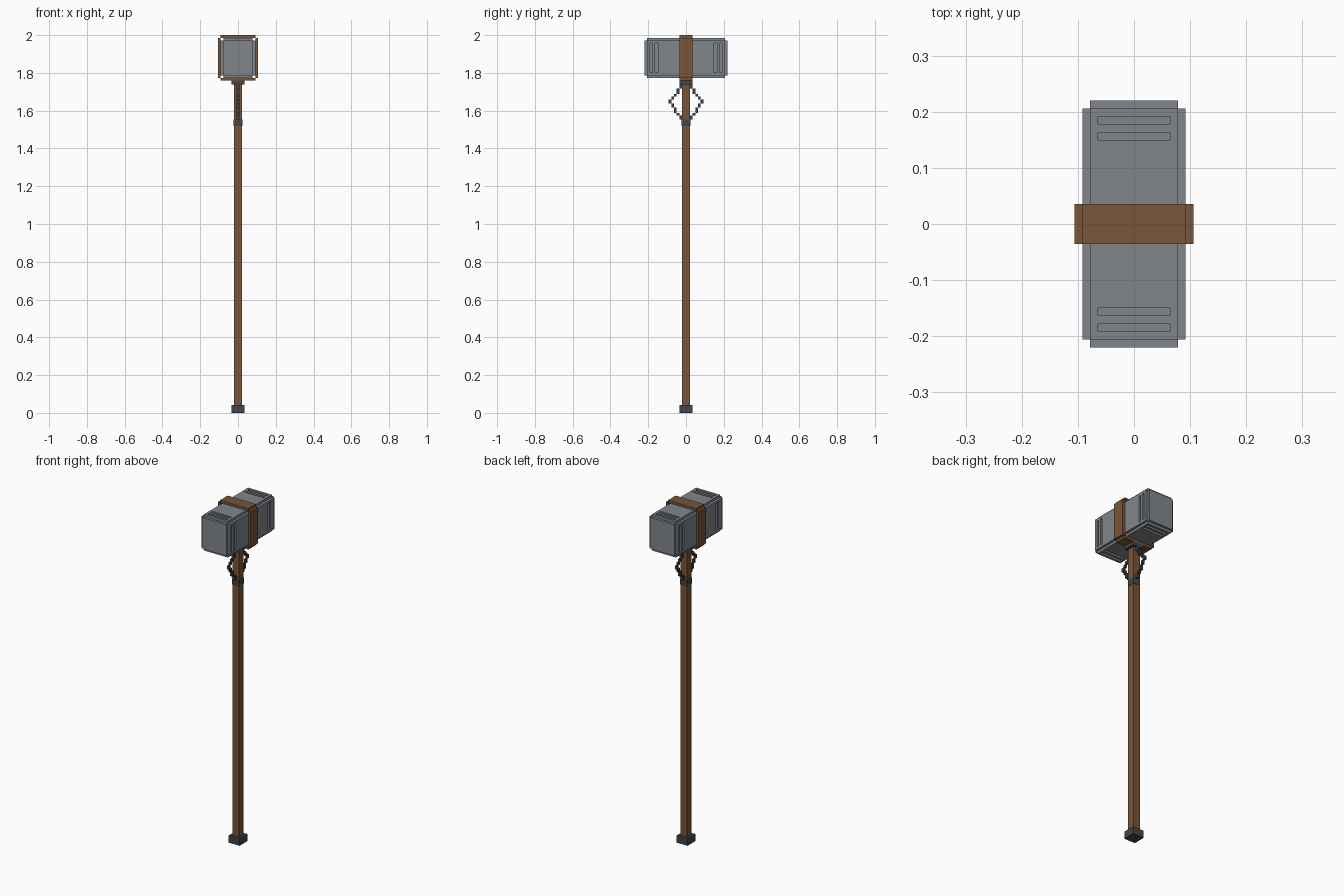
import bpy
import bmesh
from mathutils import Vector

if "Cube" in bpy.data.objects:
    bpy.data.objects.remove(bpy.data.objects["Cube"], do_unlink=True)

U = 2 / 141  # one grid cell of the blocky design


def material(name, rgb):
    mat = bpy.data.materials.new(name)
    mat.use_nodes = True
    mat.diffuse_color = (*rgb, 1)
    mat.node_tree.nodes["Principled BSDF"].inputs["Base Color"].default_value = (*rgb, 1)
    return mat


STONE = material("stone grey", (0.22, 0.24, 0.26))
BROWN = material("leather brown", (0.19, 0.092, 0.04))
IRON = material("dark iron", (0.055, 0.058, 0.066))


def blocks(name, mat, boxes):
    """One object from boxes given as (x0, x1, y0, y1, z0, z1) in cells."""
    bm = bmesh.new()
    for x0, x1, y0, y1, z0, z1 in boxes:
        low, high = Vector((x0, y0, z0)), Vector((x1, y1, z1))
        for v in bmesh.ops.create_cube(bm, size=1)["verts"]:
            v.co = ((low + high) / 2 + v.co * (high - low)) * U
    mesh = bpy.data.meshes.new(name)
    bm.to_mesh(mesh)
    bm.free()
    mesh.materials.append(mat)
    obj = bpy.data.objects.new(name, mesh)
    bpy.context.collection.objects.link(obj)
    return obj


def column(name, mat, half, z0, z1):
    return blocks(name, mat, [(-half, half, -half, half, z0, z1)])


def carve(target, boxes):
    cutter = blocks(target.name + "_groove_cutter", STONE, boxes)
    cutter.hide_render = True
    cutter.hide_viewport = True
    cutter.display_type = "WIRE"
    mod = target.modifiers.new("grooves", "BOOLEAN")
    mod.operation = "DIFFERENCE"
    mod.solver = "EXACT"
    mod.object = cutter


# Head: two crossed blocks with stepped edges, plus an end plate on each face
DEPTH = 0.8
tall = blocks("head_tall_block", STONE, [(-5.5, 5.5, -14.5, 14.5, 125, 140)])
wide = blocks("head_wide_block", STONE, [(-6.5, 6.5, -14.5, 14.5, 126, 139)])
for name, s in (("front", -1), ("back", 1)):
    y0, y1 = sorted((14.5 * s, 15.5 * s))
    blocks(name + "_striking_plate", STONE, [(-5.5, 5.5, y0, y1, 126, 139)])

# Paired grooves near both ends, on the top, bottom and sides
rows = [sorted((s * y, s * (y + 1))) for s in (-1, 1) for y in (10.5, 12.5)]
carve(tall, [(-4.5, 4.5, a, b, z - DEPTH, z + DEPTH)
             for a, b in rows for z in (125, 140)])
carve(wide, [(x - DEPTH, x + DEPTH, a, b, 127, 138)
             for a, b in rows for x in (-6.5, 6.5)])

# Leather band of four plates around the middle of the head
blocks("head_band", BROWN,
       [(-6.5, 6.5, -2.5, 2.5, z, z + 1) for z in (124, 140)]
       + [(x, x + 1, -2.5, 2.5, 125, 140) for x in (-7.5, 6.5)])

# Shaft with its iron fittings
column("shaft", BROWN, 1.5, 3, 122.5)
column("collar", IRON, 2.5, 122.5, 124)
column("chain_ring", IRON, 1.6, 107, 109.5)
column("pommel", IRON, 2.5, 0, 3)

# Chains: stepped links from the collar out and back to the ring
LINKS = [(1.5, 121, 122.5), (2.5, 119, 121), (3.5, 118, 119), (4.5, 117, 118),
         (5.5, 115.5, 117), (4.5, 114, 115.5), (3.5, 112, 114),
         (2.5, 111, 112), (1.5, 109.5, 111)]
for name, s in (("front", -1), ("back", 1)):
    blocks(name + "_chain", IRON,
           [(-0.5, 0.5, *sorted((s * y, s * (y + 1))), z0, z1)
            for y, z0, z1 in LINKS])
